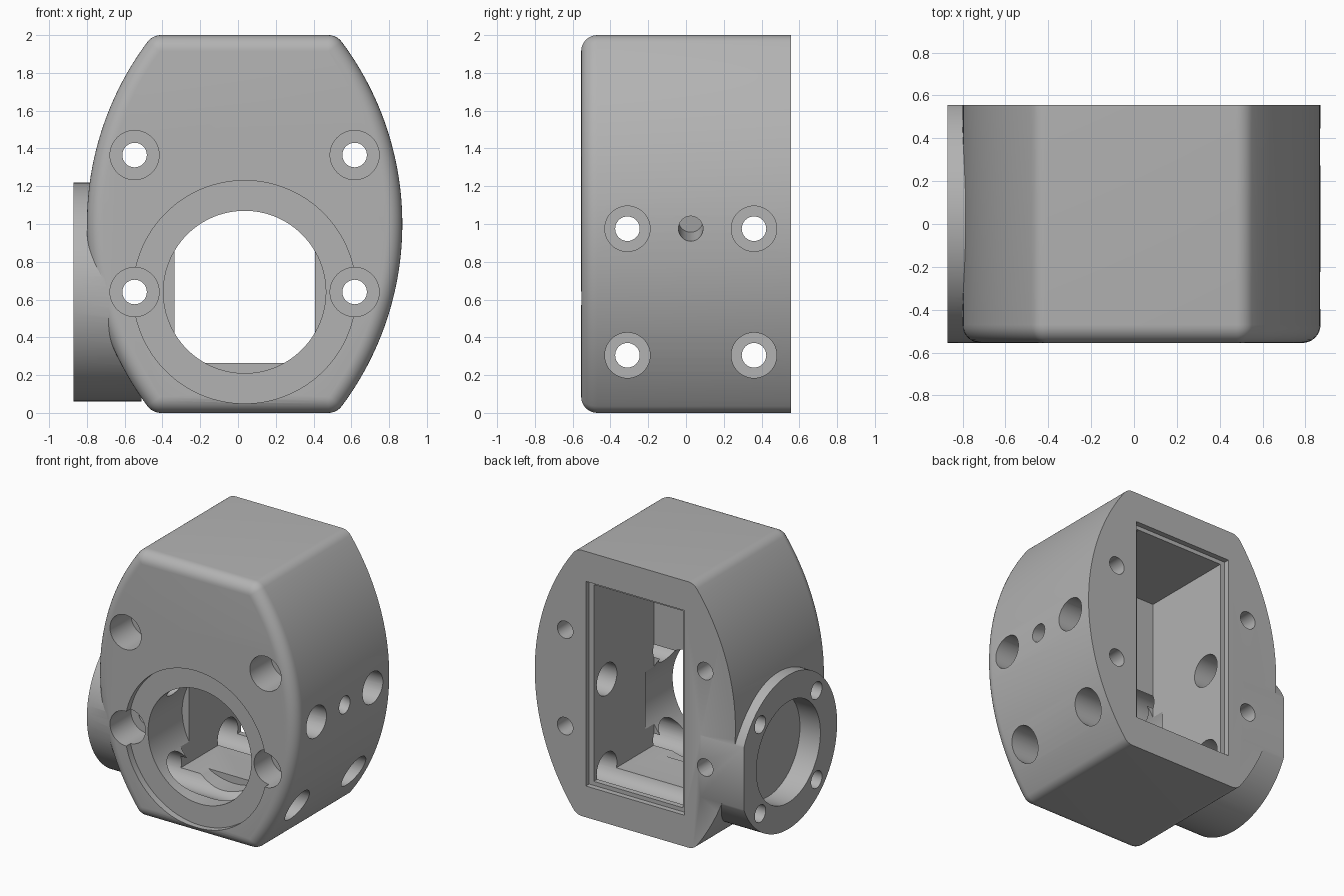
import bpy, bmesh, math
from mathutils import Matrix, Vector

if "Cube" in bpy.data.objects:
    bpy.data.objects.remove(bpy.data.objects["Cube"])

CX = 0.035                 # body centre line in x
Y0, Y1 = -0.555, 0.555     # front and back faces
BORE_Z = 0.64              # height of both main bores
FLANGE_Y = 0.025

grey = bpy.data.materials.new("cast grey")
grey.diffuse_color = (0.45, 0.45, 0.45, 1)
grey.use_nodes = True
grey.node_tree.nodes["Principled BSDF"].inputs["Base Color"].default_value = grey.diffuse_color


def finish(bm, name):
    bmesh.ops.recalc_face_normals(bm, faces=bm.faces)
    mesh = bpy.data.meshes.new(name)
    bm.to_mesh(mesh)
    bm.free()
    obj = bpy.data.objects.new(name, mesh)
    bpy.context.collection.objects.link(obj)
    mesh.materials.append(grey)
    return obj


def cylinder(name, start, end, radius, segments=48):
    start, end = Vector(start), Vector(end)
    axis = end - start
    bm = bmesh.new()
    turn = axis.to_track_quat('Z', 'Y').to_matrix().to_4x4()
    bmesh.ops.create_cone(bm, cap_ends=True, segments=segments, radius1=radius,
                          radius2=radius, depth=axis.length,
                          matrix=Matrix.Translation((start + end) / 2) @ turn)
    return finish(bm, name)


def box(name, low, high):
    low, high = Vector(low), Vector(high)
    bm = bmesh.new()
    bmesh.ops.create_cube(bm, size=1, matrix=Matrix.Translation((low + high) / 2)
                          @ Matrix.Diagonal((*(high - low), 1)))
    return finish(bm, name)


def combine(target, tool, operation='DIFFERENCE'):
    tool.hide_render = True
    mod = target.modifiers.new("cut", 'BOOLEAN')
    mod.operation, mod.object, mod.solver = operation, tool, 'EXACT'
    bpy.context.view_layer.objects.active = target
    bpy.ops.object.modifier_apply(modifier=mod.name)
    bpy.data.objects.remove(tool)


def outline(inset):
    """Barrel outline: two bulging sides, flat top and bottom, rounded corners."""
    R, r, half = 1.61, 0.09, 0.835
    c = half - R
    phi = math.asin((1 - r) / (R - r))
    kx = c + (R - r) * math.cos(phi)
    quarter = []
    for i in range(25):
        a = phi * i / 24
        quarter.append((c + (R - inset) * math.cos(a), (R - inset) * math.sin(a)))
    for i in range(1, 9):
        a = phi + (math.pi / 2 - phi) * i / 8
        quarter.append((kx + (r - inset) * math.cos(a), 1 - r + (r - inset) * math.sin(a)))
    upper = quarter + [(-x, z) for x, z in reversed(quarter)]
    lower = [(-x, -z) for x, z in upper[1:-1]]
    return [(CX + x, 1 + z) for x, z in upper + lower]


# Housing body, rounded along its front rim
bm = bmesh.new()
F = 0.085
layers = [(0, Y1)] + [(F * (1 - math.cos(a)), Y0 + F * (1 - math.sin(a)))
                      for a in [math.pi / 2 * i / 8 for i in range(9)]]
loops = [[bm.verts.new((x, y, z)) for x, z in outline(t)] for t, y in layers]
for a, b in zip(loops, loops[1:]):
    for i in range(len(a)):
        j = (i + 1) % len(a)
        bm.faces.new((a[i], a[j], b[j], b[i]))
bm.faces.new(loops[0])
bm.faces.new(loops[-1])
housing = finish(bm, "housing")

# Round side flange, trimmed flush with the back
flange = cylinder("side_flange", (-0.87, FLANGE_Y, BORE_Z), (-0.51, FLANGE_Y, BORE_Z), 0.579, 128)
combine(flange, box("trim", (-1, Y1, -0.2), (0, 1, 1.5)))
combine(housing, flange, 'UNION')

# Cavity with a shallow lip at the back opening
combine(housing, box("cavity", (CX - 0.372, -0.2, 0.265), (CX + 0.372, 0.8, 1.745)))
combine(housing, box("lip", (CX - 0.41, Y1 - 0.04, 0.235), (CX + 0.41, 0.8, 1.775)))

# Front bore with a shallow ring recess
combine(housing, cylinder("front_recess", (CX, -0.8, BORE_Z), (CX, Y0 + 0.05, BORE_Z), 0.59, 128))
combine(housing, cylinder("front_bore", (CX, -0.9, BORE_Z), (CX, -0.1, BORE_Z), 0.43, 96))

# Blind recess in the side flange
combine(housing, cylinder("flange_recess", (-1, FLANGE_Y, BORE_Z), (-0.70, FLANGE_Y, BORE_Z), 0.38, 96))

# Front screw holes with counterbores
for x in (CX - 0.5825, CX + 0.5825):
    for z in (0.64, 1.365):
        combine(housing, cylinder("screw_hole", (x, -0.9, z), (x, 0.9, z), 0.065, 32))
        combine(housing, cylinder("counterbore", (x, -0.85, z), (x, Y0 + 0.25, z), 0.13))

# Side screw holes, wide up to the flange wall
for y in (FLANGE_Y - 0.335, FLANGE_Y + 0.335):
    for z in (0.305, 0.975):
        combine(housing, cylinder("side_hole", (-1.1, y, z), (1.1, y, z), 0.065, 32))
        combine(housing, cylinder("side_counterbore", (-0.58, y, z), (1.15, y, z), 0.12))

# Small slanted blind hole in the right side
combine(housing, cylinder("slanted_hole", (1.07, FLANGE_Y, 0.93), (0.67, FLANGE_Y, 1.02), 0.065, 32))

# Smooth curved walls, keep edges sharp
bpy.ops.object.select_all(action='DESELECT')
housing.select_set(True)
bpy.context.view_layer.objects.active = housing
bpy.ops.object.shade_smooth_by_angle(angle=math.radians(30))
